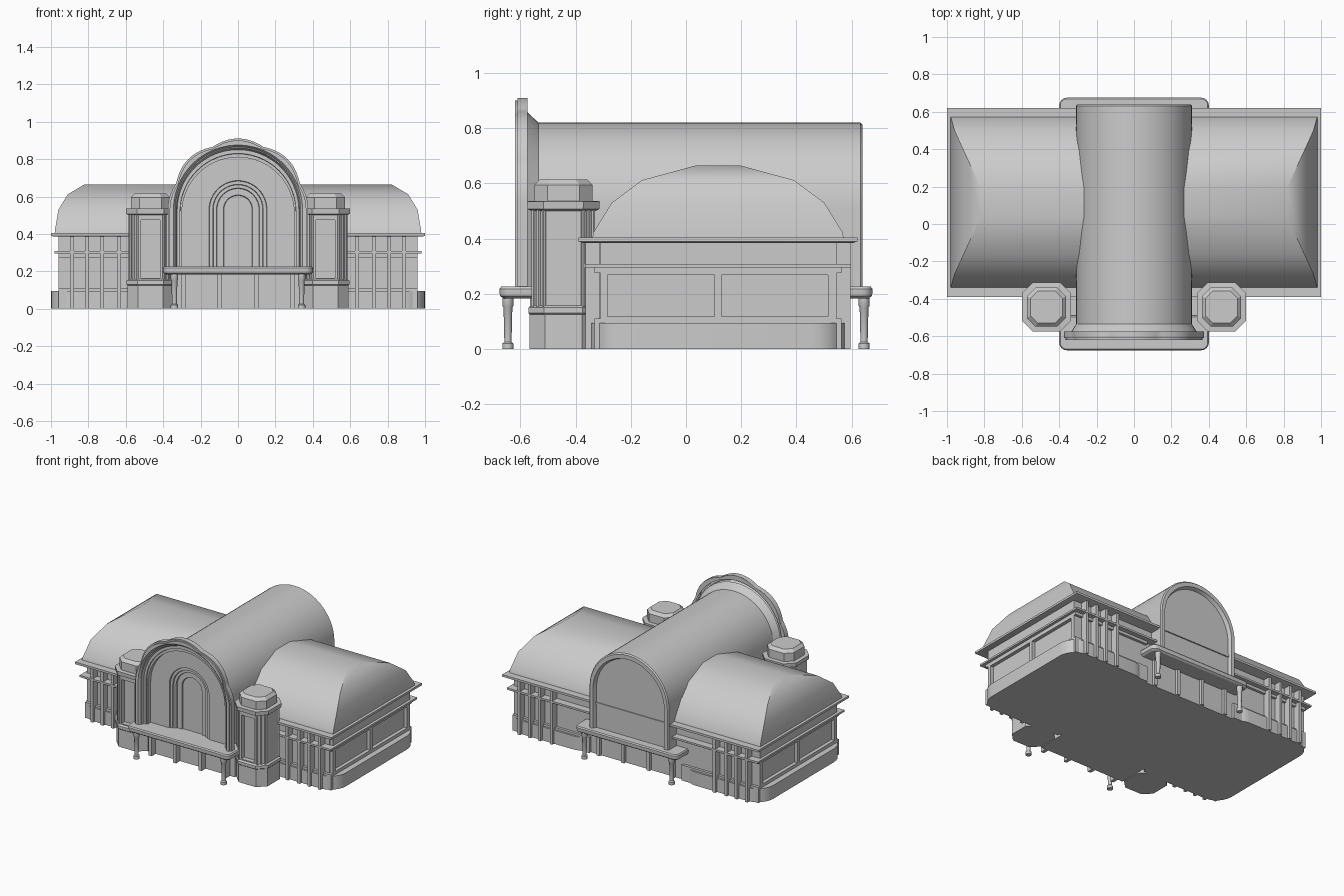
import bpy, bmesh, math

if "Cube" in bpy.data.objects:
    bpy.data.objects.remove(bpy.data.objects["Cube"])

CY = 0.116  # centre line of the wings in y


def finish(name, bm, smooth=True):
    bmesh.ops.recalc_face_normals(bm, faces=bm.faces)
    me = bpy.data.meshes.new(name)
    bm.to_mesh(me)
    bm.free()
    ob = bpy.data.objects.new(name, me)
    bpy.context.collection.objects.link(ob)
    if smooth:
        bpy.ops.object.select_all(action='DESELECT')
        ob.select_set(True)
        bpy.context.view_layer.objects.active = ob
        bpy.ops.object.shade_smooth_by_angle(angle=math.radians(32))
    return ob


def loft(name, loops, closed=False, smooth=True):
    """Skin equal-length loops; cap both ends, or join last to first."""
    bm = bmesh.new()
    rings = [[bm.verts.new(p) for p in lp] for lp in loops]
    pairs = list(zip(rings, rings[1:]))
    if closed:
        pairs.append((rings[-1], rings[0]))
    else:
        bm.faces.new(rings[0])
        bm.faces.new(rings[-1])
    n = len(rings[0])
    for a, b in pairs:
        for i in range(n):
            j = (i + 1) % n
            bm.faces.new((a[i], a[j], b[j], b[i]))
    return finish(name, bm, smooth)


def rrect(cx, cy, hx, hy, r, z, seg=6):
    """Rectangle with rounded corners (seg=1 gives chamfers)."""
    pts = []
    for k, (sx, sy) in enumerate([(1, 1), (-1, 1), (-1, -1), (1, -1)]):
        for i in range(seg + 1):
            a = math.pi / 2 * (k + i / seg)
            pts.append((cx + sx * (hx - r) + r * math.cos(a),
                        cy + sy * (hy - r) + r * math.sin(a), z))
    return pts


def rect(hx, hy, z):
    return [(hx, CY + hy, z), (-hx, CY + hy, z), (-hx, CY - hy, z), (hx, CY - hy, z)]


def arch(r, zc, y, z0=0.2, n=64, lobe=0.0):
    """Stilted arch outline in the xz plane, optionally scalloped."""
    pts = [(r, y, z0)]
    for i in range(n + 1):
        a = math.pi * i / n
        rr = r - lobe * (1 - abs(math.cos(4 * a)))
        pts.append((rr * math.cos(a), y, zc + rr * math.sin(a)))
    return pts + [(-r, y, z0)]


def box(name, x0, x1, y0, y1, z0, z1):
    lo = [(x0, y0), (x1, y0), (x1, y1), (x0, y1)]
    return loft(name, [[(x, y, z) for x, y in lo] for z in (z0, z1)], smooth=False)


# Wings: walls, cornice, eave and hipped barrel roof
box("wing_walls", -0.935, 0.935, CY - 0.43, CY + 0.43, 0.0, 0.39)
loft("wing_cornice", [rect(0.98, 0.482, 0.295), rect(0.98, 0.482, 0.308)])
loft("wing_eave", [rect(0.985, 0.49, 0.385), rect(1.0, 0.505, 0.39), rect(1.0, 0.505, 0.405)])
loft("wing_roof", [rect(hx, hy, z) for hx, hy, z in
                   [(0.98, 0.455, 0.405), (0.978, 0.45, 0.425), (0.96, 0.385, 0.53),
                    (0.91, 0.275, 0.612), (0.82, 0.08, 0.665)]])

for s, side in ((-1, "left"), (1, "right")):
    # Rounded plinth under each wing
    loft(f"{side}_plinth", [rrect(s * 0.68, CY, 0.32, 0.461, 0.12, z) for z in (0, 0.095)])

    # End wall frame around two windows
    xa, xb = sorted((s * 0.93, s * 0.96))
    for i, (y0, y1, z0, z1) in enumerate([
            (-0.31, 0.545, 0.0, 0.118), (-0.31, 0.545, 0.268, 0.39),
            (-0.31, -0.285, 0.118, 0.268), (0.103, 0.128, 0.118, 0.268),
            (0.515, 0.545, 0.118, 0.268)]):
        box(f"{side}_window_frame_{i}", xa, xb, y0, y1, z0, z1)

    # Vertical fins on front and back walls
    for i, x in enumerate((0.888, 0.807, 0.727, 0.636)):
        for f, face in ((-1, "front"), (1, "back")):
            ya, yb = sorted((CY + f * 0.42, CY + f * 0.48))
            box(f"{side}_{face}_fin_{i}", s * x - 0.01, s * x + 0.01, ya, yb, 0.0, 0.387)
    for f, face in ((-1, "front"), (1, "back")):
        ya, yb = sorted((CY + f * 0.42, CY + f * 0.448))
        xa, xb = sorted((s * 0.36, s * 0.96))
        box(f"{side}_{face}_sill", xa, xb, ya, yb, 0.0, 0.11)
        box(f"{side}_{face}_lintel", xa, xb, ya, yb, 0.275, 0.3)

    # Chamfered tower
    tx, ty = s * 0.468, -0.444
    prof = [(0.122, 0), (0.122, 0.125), (0.127, 0.13), (0.127, 0.15), (0.115, 0.158),
            (0.115, 0.5), (0.13, 0.507), (0.132, 0.535), (0.105, 0.537), (0.105, 0.595),
            (0.085, 0.615)]
    tower = loft(f"{side}_tower", [rrect(tx, ty, h, h, h * 0.45, z, 1) for h, z in prof],
                 smooth=False)
    cut = box(f"{side}_tower_window_cutter", tx - 0.05, tx + 0.05, -0.7, -0.525, 0.165, 0.475)
    cut.hide_render = True
    cut.hide_viewport = True
    cut.display_type = 'WIRE'
    m = tower.modifiers.new("window_recess", 'BOOLEAN')
    m.operation = 'DIFFERENCE'
    m.solver = 'EXACT'
    m.object = cut
    # Ribs on the tower chamfers
    for k in range(4):
        a = math.pi / 4 + k * math.pi / 2
        for j in (-0.026, 0, 0.026):
            d = 0.127
            px = tx + d * math.cos(a) - j * math.sin(a)
            py = ty + d * math.sin(a) + j * math.cos(a)
            loft(f"{side}_tower_rib_{k}_{j}",
                 [[(px + 0.008 * math.cos(b * math.pi / 3), py + 0.008 * math.sin(b * math.pi / 3), z)
                   for b in range(6)] for z in (0.155, 0.505)])

# Central barrel vault with flared front end and framed back gable
loft("central_vault", [arch(r, zc, y, n=28) for r, zc, y in
                       [(0.335, 0.525, -0.578), (0.31, 0.51, -0.535), (0.31, 0.51, 0.632),
                        (0.302, 0.51, 0.64), (0.278, 0.505, 0.64), (0.268, 0.505, 0.615)]][1:])
loft("vault_flare", [arch(r, zc, y, n=28) for r, zc, y in
                     [(0.335, 0.525, -0.576), (0.31, 0.51, -0.535), (0.3, 0.51, -0.535),
                      (0.3, 0.51, -0.576)]], closed=True)

# Scalloped facade with stepped recess and inner niche
steps = [(0.345, 0.53, -0.62), (0.335, 0.53, -0.605), (0.33, 0.53, -0.605),
         (0.325, 0.525, -0.585), (0.31, 0.52, -0.585), (0.305, 0.515, -0.545),
         (0.155, 0.53, -0.545), (0.152, 0.53, -0.535), (0.135, 0.53, -0.535),
         (0.132, 0.53, -0.525), (0.115, 0.53, -0.525), (0.112, 0.53, -0.515),
         (0.078, 0.53, -0.515), (0.075, 0.53, -0.505)]
outer = [arch(0.375, 0.535, -0.575, lobe=0.018), arch(0.375, 0.535, -0.61, lobe=0.018),
         arch(0.365, 0.535, -0.61, lobe=0.018), arch(0.365, 0.535, -0.62, lobe=0.018)]
shell = outer + [arch(r, zc, y) for r, zc, y in steps]
# move the vault's front cap behind the niche by closing the facade with it
loft("scalloped_facade", shell + [arch(0.02, 0.53, -0.505)])
for v in bpy.data.objects["central_vault"].data.vertices:
    if v.co.y < -0.5:
        v.co.y = -0.5
# Facade back cap would cover the recess, so remove that single face
facade = bpy.data.objects["scalloped_facade"].data
bm = bmesh.new()
bm.from_mesh(facade)
caps = [f for f in bm.faces if len(f.verts) > 10 and f.calc_center_median().y < -0.55]
bmesh.ops.delete(bm, geom=caps, context='FACES_ONLY')
bm.to_mesh(facade)
bm.free()
# Back ring of the facade and vault sides near it
loft("facade_back_ring", [arch(0.374, 0.535, -0.576, lobe=0.018), arch(0.345, 0.53, -0.5755),
                          arch(0.345, 0.53, -0.574), arch(0.374, 0.535, -0.574, lobe=0.018)],
     closed=True)
loft("vault_front_band", [arch(0.31, 0.51, -0.54, n=28), arch(0.31, 0.51, -0.495, n=28),
                          arch(0.306, 0.51, -0.495, n=28), arch(0.306, 0.51, -0.54, n=28)],
     closed=True)

# Ground storey of the hall
box("hall_ground_walls", -0.34, 0.34, -0.52, 0.545, 0.0, 0.205)

# Canopies with posts, and wall fins below them
for f, face in ((-1, "front"), (1, "back")):
    loft(f"{face}_canopy", [rrect(0, f * 0.5825, 0.4 - d, 0.0925 - d, 0.04 - d, z)
                            for d, z in [(0.015, 0.183), (0.002, 0.192), (0, 0.2),
                                         (0, 0.218), (0.006, 0.226)]])
    for x in (-0.29, -0.1, 0.1, 0.29):
        ya, yb = sorted((f * 0.5, f * 0.565))
        box(f"{face}_entrance_fin", x - 0.012, x + 0.012, ya, yb, 0.0, 0.19)
    for x in (-0.34, 0.34):
        loft(f"{face}_canopy_post",
             [[(x + r * math.cos(i * math.pi / 6), f * 0.645 + r * math.sin(i * math.pi / 6), z)
               for i in range(12)]
              for r, z in [(0.02, 0), (0.02, 0.02), (0.013, 0.026), (0.016, 0.15),
                           (0.02, 0.157), (0.02, 0.185)]])
